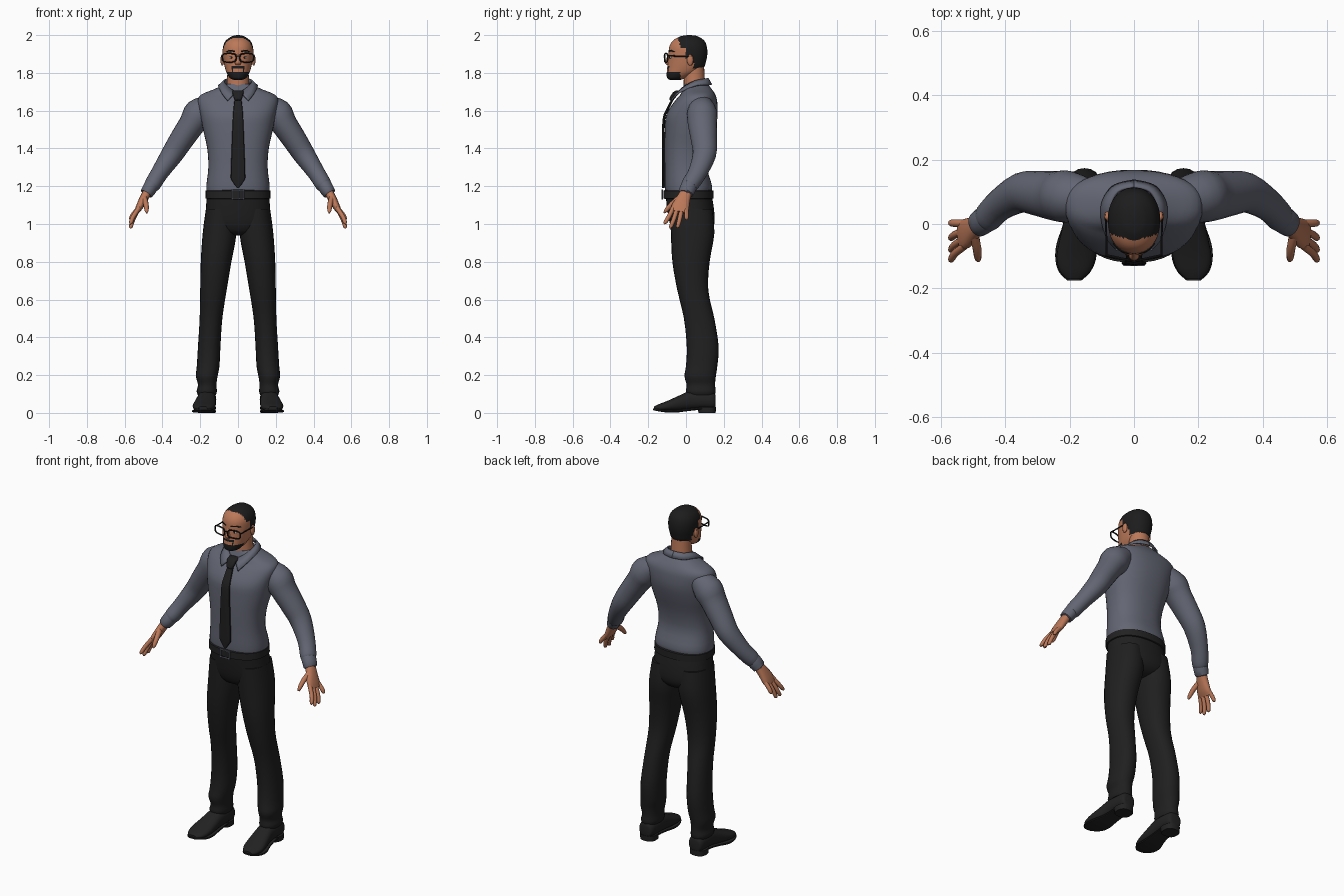
import bpy, bmesh, math
from mathutils import Vector


def material(name, r, g, b):
    m = bpy.data.materials.new(name)
    m.diffuse_color = (r, g, b, 1)
    return m


SHIRT = material("slate_cloth", 0.125, 0.132, 0.172)
BLACK = material("black_cloth", 0.014, 0.014, 0.014)
LEATHER = material("black_leather", 0.016, 0.016, 0.017)
SKIN = material("skin", 0.50, 0.19, 0.10)
HAIR = material("black_hair", 0.012, 0.012, 0.013)
WHITE = material("eye_white", 0.6, 0.58, 0.55)
METAL = material("buckle_grey", 0.16, 0.17, 0.21)


def smooth_keys(keys, sub):
    """Catmull-Rom interpolation of tuples."""
    out = []
    for i in range(len(keys) - 1):
        k = [keys[max(0, min(len(keys) - 1, i + d))] for d in (-1, 0, 1, 2)]
        for s in range(sub):
            t = s / sub
            out.append([0.5 * (2 * b + (c - a) * t + (2 * a - 5 * b + 4 * c - d) * t * t
                               + (3 * b - a - 3 * c + d) * t ** 3) for a, b, c, d in zip(*k)])
    out.append(list(keys[-1]))
    return out


def finish(name, bm, mat, mirror=False):
    bmesh.ops.recalc_face_normals(bm, faces=bm.faces)
    me = bpy.data.meshes.new(name)
    bm.to_mesh(me)
    bm.free()
    me.materials.append(mat)
    ob = bpy.data.objects.new(name, me)
    bpy.context.collection.objects.link(ob)
    if mirror:
        mod = ob.modifiers.new("mirror", "MIRROR")
        mod.use_mirror_merge = False
    return ob


def loft(name, keys, mat, mirror=False, n=24, sub=3, power=1.0, frame="z"):
    """Skin rings (x, y, z, radius_u, radius_v); rings lie flat, upright or across the path."""
    keys = smooth_keys(keys, sub)
    bm = bmesh.new()
    rings = []
    for i, (x, y, z, a, b) in enumerate(keys):
        if frame == "path":
            t = Vector(keys[min(i + 1, len(keys) - 1)][:3]) - Vector(keys[max(i - 1, 0)][:3])
            t.normalize()
            ref = Vector((0, 0, 1)) if abs(t.y) > 0.95 else Vector((0, 1, 0))
            u = ref.cross(t).normalized()
            v = t.cross(u)
        else:
            u, v = Vector((1, 0, 0)), Vector((0, 1, 0) if frame == "z" else (0, 0, 1))
        ring = []
        for j in range(n):
            c, s = math.cos(math.tau * j / n), math.sin(math.tau * j / n)
            c, s = (math.copysign(abs(q) ** power, q) for q in (c, s))
            ring.append(bm.verts.new(Vector((x, y, z)) + u * a * c + v * b * s))
        rings.append(ring)
    for p, q in zip(rings, rings[1:]):
        for j in range(n):
            bm.faces.new((p[j], p[(j + 1) % n], q[(j + 1) % n], q[j]))
    bm.faces.new(rings[0])
    bm.faces.new(rings[-1])
    return finish(name, bm, mat, mirror)


def centred(rows):
    """(z, half width, front y, back y) to ring keys."""
    return [(0, (f + b) / 2, z, w, (b - f) / 2) for z, w, f, b in rows]


def sided(rows):
    """(z, inner x, outer x, front y, back y) to ring keys."""
    return [((i + o) / 2, (f + b) / 2, z, (o - i) / 2, (b - f) / 2) for z, i, o, f, b in rows]


def ball(name, loc, size, mat, mirror=True):
    bm = bmesh.new()
    bmesh.ops.create_uvsphere(bm, u_segments=16, v_segments=10, radius=1)
    for v in bm.verts:
        v.co = Vector([c * s + l for c, s, l in zip(v.co, size, loc)])
    return finish(name, bm, mat, mirror)


# Shirt body
loft("shirt_body", centred([
    (1.16, .165, -.108, .13), (1.20, .168, -.113, .138), (1.30, .157, -.113, .112),
    (1.40, .163, -.114, .122), (1.50, .185, -.112, .15), (1.58, .20, -.104, .167),
    (1.65, .213, -.06, .165), (1.685, .195, -.03, .155), (1.712, .13, -.02, .138),
    (1.74, .07, -.01, .115)]), SHIRT, n=40, power=.85)

# Sleeves and cuffs
loft("sleeve", [
    (.14, .08, 1.635, .055, .06), (.205, .085, 1.585, .082, .08), (.243, .087, 1.53, .07, .077),
    (.30, .095, 1.445, .064, .069), (.35, .097, 1.367, .058, .062), (.415, .06, 1.27, .046, .05),
    (.452, .022, 1.21, .043, .046), (.462, .014, 1.197, .034, .038)],
    SHIRT, True, frame="path")
loft("cuff", [(.452, .022, 1.212, .036, .04), (.458, .017, 1.203, .039, .043),
              (.483, -.001, 1.163, .035, .04), (.485, -.002, 1.16, .026, .03)],
     SHIRT, True, sub=2, frame="path")

# Hands
loft("palm", [(.472, .008, 1.185, .022, .028), (.497, -.012, 1.138, .023, .036),
              (.522, -.03, 1.09, .019, .047), (.538, -.036, 1.062, .012, .043)],
     SKIN, True, n=16, power=.85, frame="path")
for label, y0, y1, tip in (("index", -.068, -.11, 1.0), ("middle", -.045, -.08, .978),
                           ("ring", -.021, -.043, .98), ("little", .002, .003, 1.022)):
    zm = 1.085 * .45 + tip * .55
    loft(label + "_finger", [(.525, y0, 1.085, .012, .012), (.555, y0 * .45 + y1 * .55, zm, .012, .012),
                             (.567, y1, tip + .008, .01, .01), (.568, y1, tip, .004, .004)],
         SKIN, True, n=10, frame="path")
loft("thumb", [(.497, -.03, 1.14, .015, .018), (.487, -.075, 1.105, .014, .014),
               (.484, -.105, 1.073, .011, .011), (.483, -.115, 1.058, .004, .004)],
     SKIN, True, n=10, frame="path")

# Trousers
loft("trouser_seat", centred([
    (1.16, .164, -.108, .134), (1.08, .17, -.10, .148), (1.0, .172, -.085, .15),
    (.955, .11, -.06, .12), (.94, .05, -.02, .07)]), BLACK, n=36, power=.88)
loft("trouser_leg", sided([
    (1.08, .01, .17, -.085, .14), (.95, .008, .187, -.08, .15), (.80, .035, .197, -.072, .125),
    (.65, .06, .20, -.046, .118), (.50, .083, .203, -.011, .15), (.35, .093, .212, .004, .173),
    (.25, .098, .218, .0, .166), (.195, .108, .223, -.008, .158), (.15, .114, .212, .003, .154),
    (.115, .112, .219, .0, .157), (.095, .117, .213, .008, .152)]), BLACK, True, power=.9)

# Belt with buckle frame
loft("belt", centred([(1.133, .166, -.112, .138), (1.136, .172, -.12, .146), (1.176, .171, -.12, .146),
                      (1.179, .164, -.112, .138)]), LEATHER, n=40, sub=1, power=.87)
for z in (1.134, 1.178):
    loft("buckle_bar", [(-.03, -.127, z, .004, .004), (.03, -.127, z, .004, .004)],
         METAL, n=8, sub=1, frame="path")
loft("buckle_side", [(.03, -.127, 1.13, .004, .004), (.03, -.127, 1.182, .004, .004)], METAL, True, n=8, sub=1)
loft("buckle_pin", [(.008, -.127, 1.135, .003, .003), (.008, -.127, 1.178, .003, .003)], METAL, n=8, sub=1)

# Shoes
loft("shoe_upper", [
    (.165, .157, .06, .025, .028), (.165, .145, .065, .043, .045), (.165, .08, .07, .05, .05),
    (.167, .02, .066, .05, .05), (.173, -.04, .05, .056, .04), (.18, -.10, .036, .06, .027),
    (.183, -.145, .028, .048, .018), (.185, -.17, .025, .024, .009)],
    LEATHER, True, power=.85, frame="y")
loft("shoe_sole", [
    (.166, .13, .024, .045, .007), (.166, .06, .022, .046, .007), (.17, .0, .015, .05, .007),
    (.178, -.06, .009, .062, .008), (.181, -.11, .01, .063, .007), (.184, -.15, .015, .048, .006),
    (.185, -.175, .019, .022, .004)], LEATHER, True, n=16, power=.5, frame="y")
loft("shoe_heel", sided([(0, .119, .213, .066, .157), (.032, .117, .215, .06, .159)]),
     LEATHER, True, sub=1, power=.8)

# Tie
loft("tie_knot", [(0, -.038, 1.708, .027, .012), (0, -.053, 1.695, .03, .018),
                  (0, -.075, 1.662, .02, .014), (0, -.075, 1.655, .016, .008)], BLACK, n=16, sub=2, power=.7)
loft("tie_blade", [
    (0, -.068, 1.665, .018, .007), (0, -.102, 1.60, .025, .007), (0, -.118, 1.55, .028, .007),
    (0, -.121, 1.40, .034, .007), (0, -.121, 1.27, .038, .007), (0, -.121, 1.235, .036, .007),
    (0, -.121, 1.19, .004, .006)], BLACK, n=12, sub=2, power=.6)

# Folded collar, half band mirrored
upper = smooth_keys([(0, .115, 1.772), (.05, .10, 1.768), (.072, .05, 1.758),
                     (.055, -.008, 1.728), (.012, -.042, 1.698)], 4)
lower = smooth_keys([(0, .135, 1.737), (.067, .115, 1.736), (.102, .05, 1.732),
                     (.088, -.036, 1.695), (.055, -.08, 1.652)], 4)
bm = bmesh.new()
pairs = [(bm.verts.new(a), bm.verts.new(b)) for a, b in zip(upper, lower)]
for (a, b), (c, d) in zip(pairs, pairs[1:]):
    bm.faces.new((a, c, d, b))
collar = finish("collar", bm, SHIRT, True)
thick = collar.modifiers.new("thickness", "SOLIDIFY")
thick.thickness, thick.offset = .008, 0

# Neck and head
loft("neck", centred([(1.69, .066, -.012, .105), (1.76, .058, -.012, .10), (1.85, .056, -.01, .095)]), SKIN)
head = loft("head", centred([
    (1.763, .022, -.085, -.03), (1.773, .043, -.10, .0), (1.80, .06, -.102, .06),
    (1.83, .07, -.099, .095), (1.86, .076, -.096, .106), (1.90, .081, -.093, .113),
    (1.94, .079, -.088, .11), (1.97, .065, -.07, .097), (1.99, .04, -.038, .07),
    (1.997, .022, -.015, .05), (2.0, .005, .01, .025)]), SKIN, n=64, sub=5, power=.93)
head.data.materials.append(HAIR)
for f in head.data.polygons:
    x, y, z = abs(f.center.x), f.center.y, f.center.z
    line = -.05 + .25 * x if z > 1.935 else .0 if z > 1.875 else .04
    scalp = z > 1.822 and y > line
    beard = y < -.03 and (z < 1.804 or (x < .034 and z < 1.835 and not (x < .025 and z < 1.826)))
    f.material_index = 1 if scalp or beard else 0

# Face details
loft("nose", [(0, -.086, 1.90, .007, .008), (0, -.094, 1.875, .01, .011),
              (0, -.099, 1.855, .016, .014), (0, -.096, 1.842, .012, .007)], SKIN, n=12)
ball("ear", (.083, .022, 1.868), (.01, .017, .03), SKIN)
ball("eye", (.034, -.077, 1.882), (.014, .01, .007), WHITE)
ball("pupil", (.034, -.085, 1.882), (.006, .004, .006), HAIR)
loft("eyebrow", [(.016, -.091, 1.913, .003, .003), (.042, -.081, 1.918, .004, .004),
                 (.064, -.06, 1.911, .002, .002)], HAIR, True, n=8, frame="path")

# Glasses
rim = []
for i in range(25):
    c, s = math.cos(math.tau * i / 24), math.sin(math.tau * i / 24)
    x = .047 + .037 * math.copysign(abs(c) ** .6, c)
    rim.append((x, -.116 + .22 * x, 1.88 + .023 * math.copysign(abs(s) ** .6, s), .004, .004))
loft("glasses_rim", rim, HAIR, True, n=8, sub=1, frame="path")
loft("glasses_bridge", [(-.012, -.114, 1.887, .003, .003), (0, -.116, 1.89, .003, .003),
                        (.012, -.114, 1.887, .003, .003)], HAIR, n=8, frame="path")
loft("glasses_temple", [(.085, -.098, 1.89, .003, .004), (.087, .03, 1.888, .003, .004)],
     HAIR, True, n=8, sub=1, frame="path")

# Smooth shading with sharp edges kept
bpy.ops.object.select_all(action="SELECT")
bpy.context.view_layer.objects.active = head
bpy.ops.object.shade_smooth_by_angle(angle=math.radians(40))
